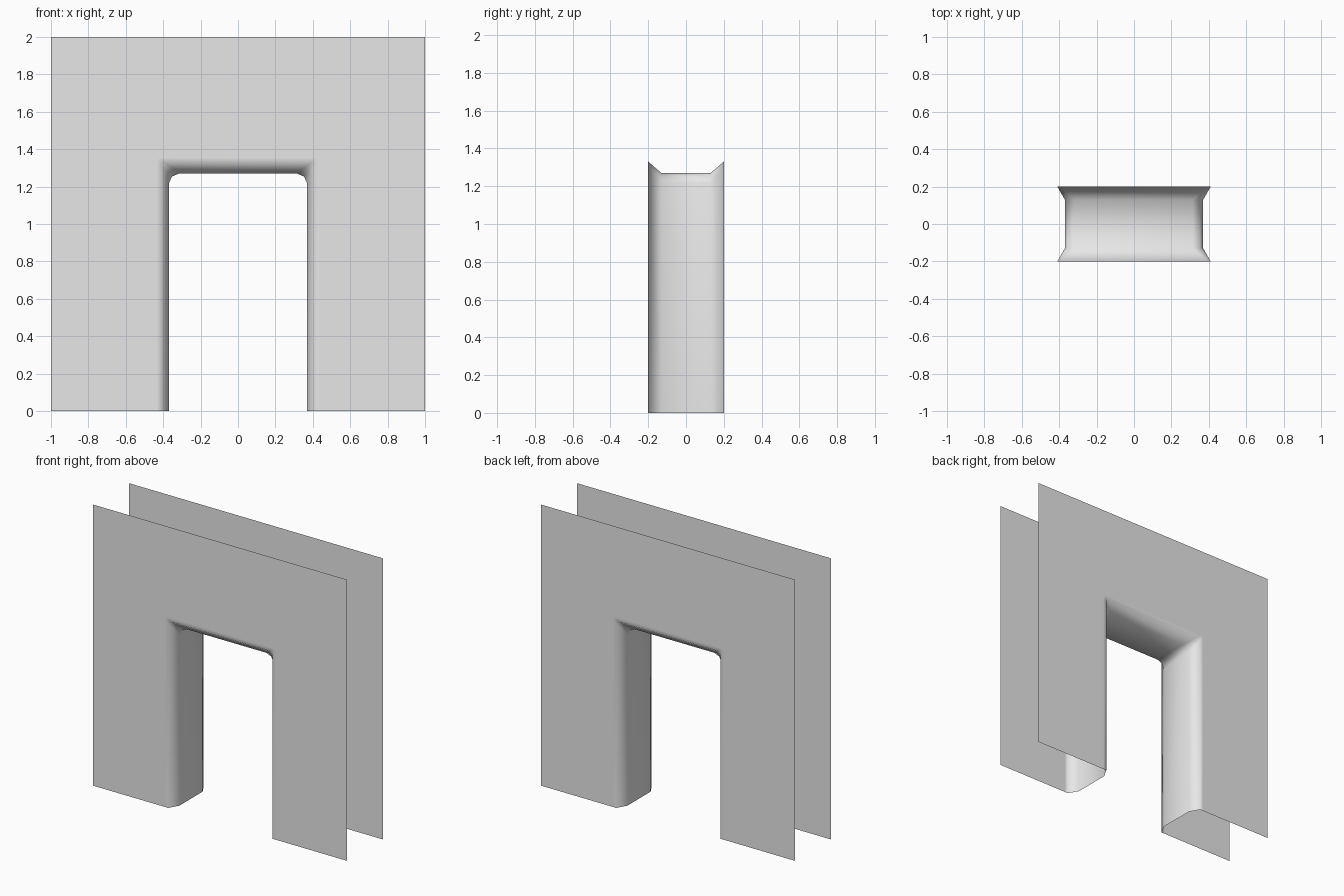
import bpy
import bmesh

if "Cube" in bpy.data.objects:
    bpy.data.objects.remove(bpy.data.objects["Cube"])

# Single plaster colour
plaster = bpy.data.materials.new("light_grey_plaster")
plaster.use_nodes = True
GREY = (0.8, 0.8, 0.8, 1)
plaster.diffuse_color = GREY
plaster.node_tree.nodes["Principled BSDF"].inputs["Base Color"].default_value = GREY


def opening(bm, y, w, h, c):
    """Doorway outline at depth y: half width w, height h, eased corner c."""
    half = [(w, 0), (w, h - c), (w - 0.3 * c, h - 0.3 * c), (w - c, h)]
    points = [(-x, z) for x, z in half] + half[::-1]
    return [bm.verts.new((x, y, z)) for x, z in points]


bm = bmesh.new()

# Front half of the doorway: flat margin, wall edge, splay end; mirrored to the back
front = [(-0.2, 0.435, 1.355, 0.02), (-0.2, 0.41, 1.33, 0.015), (-0.13, 0.37, 1.27, 0.055)]
back = [(-y, w, h, c) for y, w, h, c in reversed(front)]
rings = [opening(bm, *section) for section in front + back]

# Splayed reveal and lintel underside
for a, b in zip(rings, rings[1:]):
    for i in range(len(a) - 1):
        bm.faces.new((a[i], a[i + 1], b[i + 1], b[i]))

# Front and back wall sheets around the doorway
for ring in (rings[0], rings[-1]):
    y = ring[0].co.y
    corners = [bm.verts.new((x, y, z)) for x, z in ((1, 0), (1, 2), (-1, 2), (-1, 0))]
    bm.faces.new(ring + corners)

# Consistent normals, pointing out of the wall
bmesh.ops.recalc_face_normals(bm, faces=bm.faces)
bm.normal_update()
sheet = max(bm.faces, key=lambda f: f.calc_area())
if sheet.normal.y * sheet.calc_center_median().y < 0:
    bmesh.ops.reverse_faces(bm, faces=bm.faces)
for f in bm.faces:
    f.smooth = True

mesh = bpy.data.meshes.new("doorway_wall")
bm.to_mesh(mesh)
bm.free()
mesh.materials.append(plaster)
wall = bpy.data.objects.new("doorway_wall", mesh)
bpy.context.collection.objects.link(wall)
